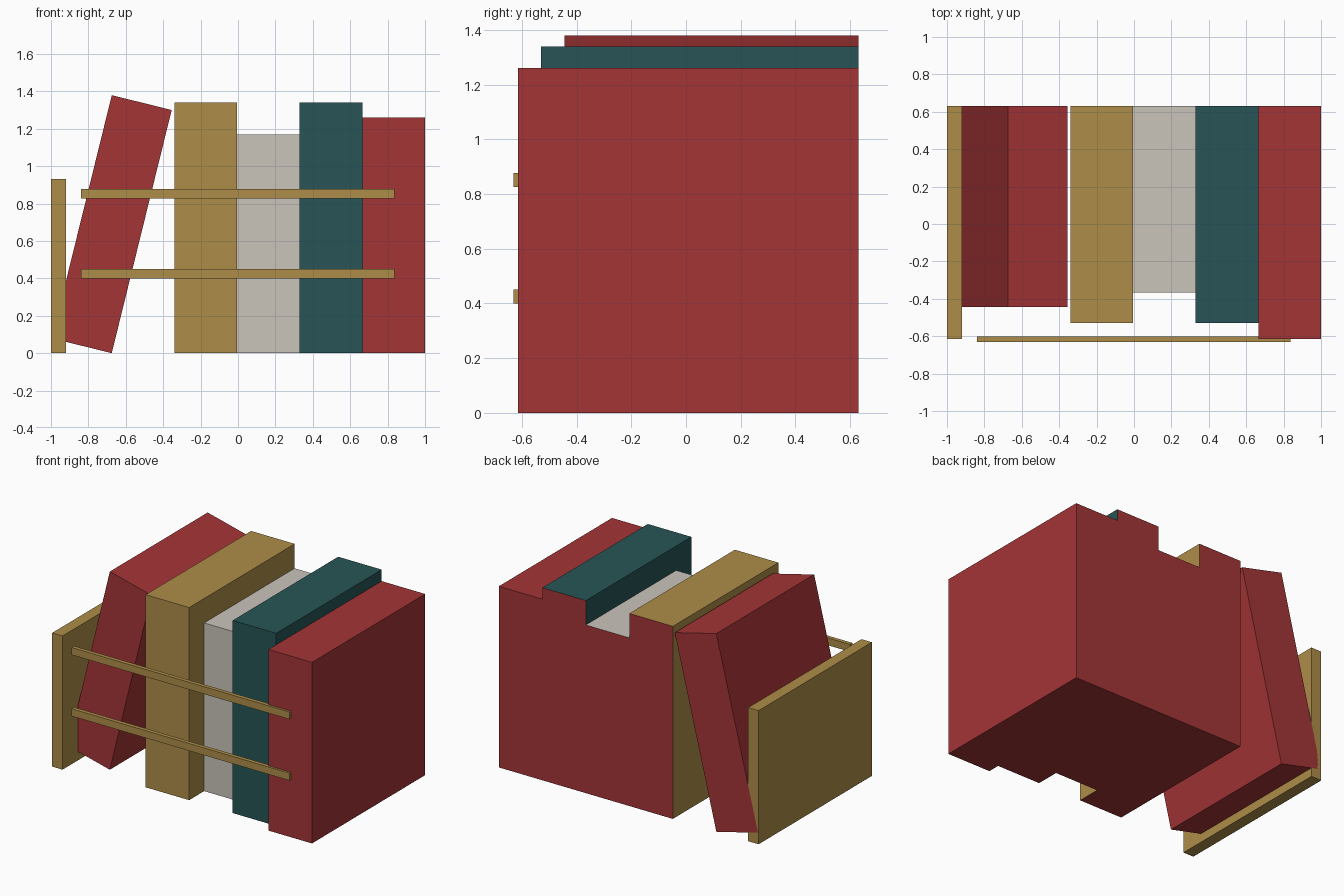
import bpy, math
from mathutils import Matrix, Vector

if "Cube" in bpy.data.objects:
    bpy.data.objects.remove(bpy.data.objects["Cube"])


def material(name, rgb):
    m = bpy.data.materials.new(name)
    m.diffuse_color = (*rgb, 1)
    m.use_nodes = True
    m.node_tree.nodes["Principled BSDF"].inputs["Base Color"].default_value = m.diffuse_color
    return m


RED = material("red_cover", (0.37, 0.035, 0.037))
GOLD = material("ochre", (0.42, 0.27, 0.065))
TEAL = material("teal_cover", (0.021, 0.09, 0.093))
PALE = material("pale_cover", (0.59, 0.56, 0.50))


def box(name, mat, x, y, z, under=None):
    """Box between limits; 'under' recolours the back and bottom faces."""
    verts = [(a, b, c) for c in z for b in y for a in x]
    faces = [(0, 2, 3, 1), (4, 5, 7, 6), (0, 1, 5, 4),
             (2, 6, 7, 3), (0, 4, 6, 2), (1, 3, 7, 5)]
    me = bpy.data.meshes.new(name)
    me.from_pydata(verts, [], faces)
    me.materials.append(mat)
    if under:
        me.materials.append(under)
        for i in (0, 3):
            me.polygons[i].material_index = 1
    ob = bpy.data.objects.new(name, me)
    bpy.context.collection.objects.link(ob)
    return ob


BACK = 0.63

# Upright books, spines set at different depths, flush at the back
x0, width = -0.34, 0.335
books = [("ochre_book", GOLD, -0.53, 1.34), ("pale_book", PALE, -0.365, 1.17),
         ("teal_book", TEAL, -0.53, 1.34), ("red_book", RED, -0.615, 1.26)]
for i, (name, mat, front, height) in enumerate(books):
    left = x0 + i * width
    box(name, mat, (left, left + width), (front, BACK), (0, height),
        None if mat is RED else RED)

# Leaning book, pivoting on its lower right edge
lean = box("leaning_book", RED, (-0.33, 0), (-0.445, BACK), (0, 1.339))
lean.data.transform(Matrix.Translation(Vector((-0.675, 0, 0)))
                    @ Matrix.Rotation(math.radians(13.85), 4, 'Y'))

# End panel
box("end_panel", GOLD, (-1, -0.92), (-0.615, BACK), (0, 0.93))

# Front rails
for name, z in (("lower_rail", 0.40), ("upper_rail", 0.826)):
    box(name, GOLD, (-0.84, 0.838), (-0.63, -0.602), (z, z + 0.051))
